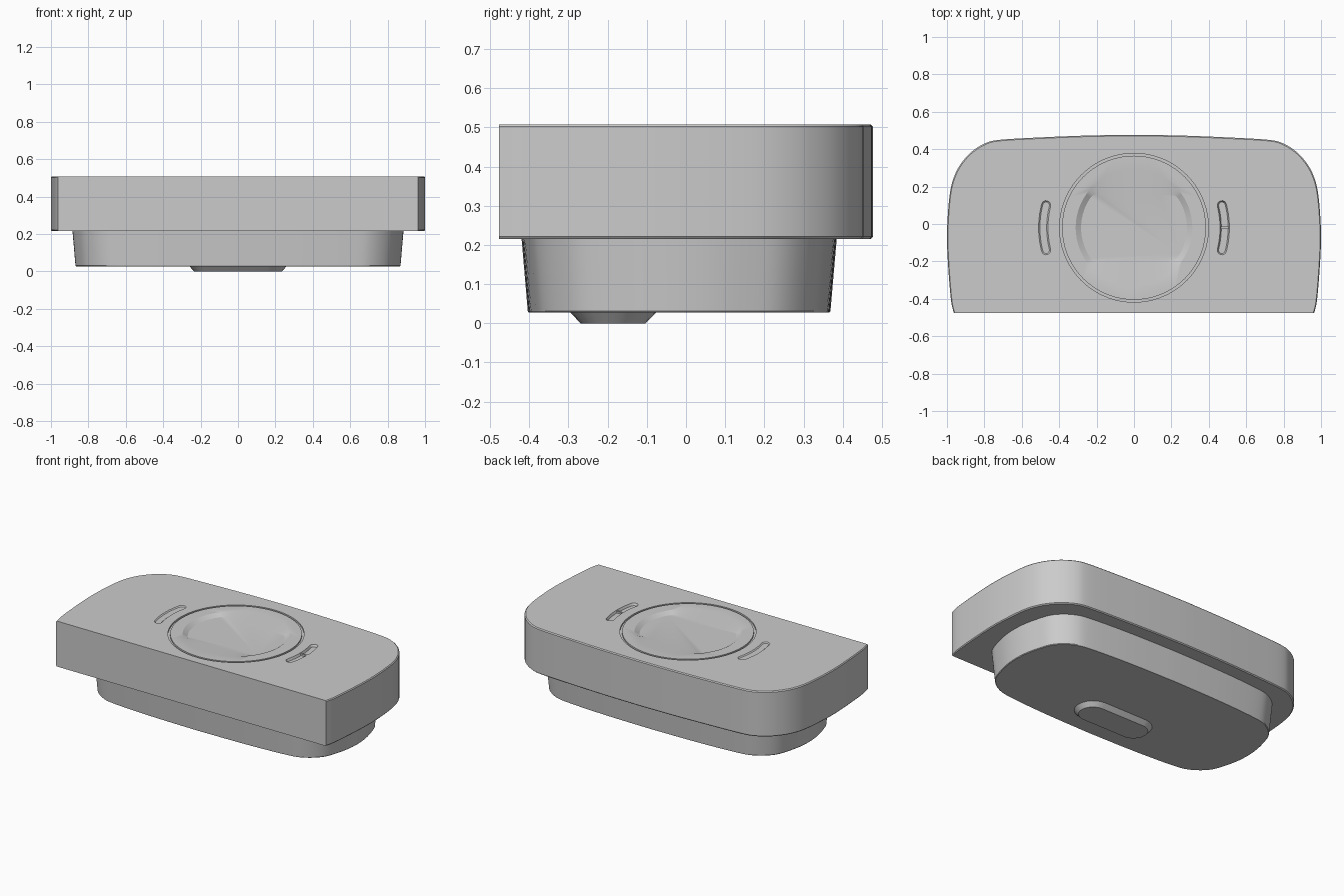
import bpy
import bmesh
import math
from mathutils import Vector

cube = bpy.data.objects.get("Cube")
if cube:
    bpy.data.objects.remove(cube, do_unlink=True)

TOP = 0.508
CENTRE_Y = -0.02

grey = bpy.data.materials.new("plain grey")
grey.diffuse_color = (0.6, 0.6, 0.6, 1)
grey.use_nodes = True
grey.node_tree.nodes["Principled BSDF"].inputs["Base Color"].default_value = (0.6, 0.6, 0.6, 1)


def smooth_path(pts, steps=4):
    """Catmull-Rom curve through an open list of points."""
    p = [Vector(q) for q in pts]
    p = [2 * p[0] - p[1]] + p + [2 * p[-1] - p[-2]]
    out = []
    for i in range(1, len(p) - 2):
        a, b, c, d = p[i - 1:i + 3]
        for k in range(steps):
            t = k / steps
            out.append(0.5 * (2 * b + (c - a) * t + (2 * a - 5 * b + 4 * c - d) * t ** 2
                              + (3 * b - a - 3 * c + d) * t ** 3))
    return out + [p[-2]]


def mirrored(half):
    """Close a right-hand half outline with its mirror image."""
    other = [Vector((-q.x, q.y)) for q in reversed(half) if q.x > 1e-4]
    return half + other


def scaled(outline, sx, sy, origin_y):
    return [(q.x * sx, origin_y + (q.y - origin_y) * sy) for q in outline]


def loft(name, layers, cyclic=False):
    """Skin a list of (outline, z) layers; cap the ends unless cyclic."""
    bm = bmesh.new()
    rows = [[bm.verts.new((x, y, z)) for x, y in outline] for outline, z in layers]
    n = len(rows[0])
    pairs = list(zip(rows, rows[1:])) + ([(rows[-1], rows[0])] if cyclic else [])
    for low, high in pairs:
        for i in range(n):
            j = (i + 1) % n
            bm.faces.new((low[i], low[j], high[j], high[i]))
    if not cyclic:
        bm.faces.new(rows[0])
        bm.faces.new(rows[-1])
    bmesh.ops.recalc_face_normals(bm, faces=bm.faces)
    mesh = bpy.data.meshes.new(name)
    bm.to_mesh(mesh)
    bm.free()
    mesh.materials.append(grey)
    obj = bpy.data.objects.new(name, mesh)
    bpy.context.collection.objects.link(obj)
    return obj


def circle(r, n=72, y_limit=9.0):
    pts = []
    for i in range(n):
        a = math.tau * i / n
        y = max(-y_limit, min(y_limit, r * math.sin(a)))
        pts.append((r * math.cos(a), CENTRE_Y + y))
    return pts


def pill(half_x, half_y, cy, n=12):
    """Stadium outline, long along x."""
    pts = []
    for side, start in ((1, -math.pi / 2), (-1, math.pi / 2)):
        for i in range(n + 1):
            a = start + math.pi * i / n
            pts.append((side * (half_x - half_y) + half_y * math.cos(a),
                        cy + half_y * math.sin(a)))
    return pts


def arc_slot(side, width, radius=0.485, spread=0.25, n=10):
    """Curved slot with round ends, concentric with the dial."""
    pts = []
    for i in range(n + 1):
        a = -spread + 2 * spread * i / n
        pts.append((radius + width, a))
    for i in range(1, 6):
        t = math.pi * i / 6
        pts.append((radius + width * math.cos(t), spread + width * math.sin(t) / radius))
    for i in range(n + 1):
        a = spread - 2 * spread * i / n
        pts.append((radius - width, a))
    for i in range(1, 6):
        t = math.pi * i / 6
        pts.append((radius - width * math.cos(t), -spread - width * math.sin(t) / radius))
    return [(side * r * math.cos(a), CENTRE_Y + r * math.sin(a)) for r, a in pts]


# Upper slab: flat front, bowed sides, rounded back corners
slab_half = smooth_path([(0.963, -0.477), (0.978, -0.41), (0.992, -0.25), (1.0, -0.08),
                         (0.994, 0.07), (0.98, 0.19), (0.955, 0.27), (0.92, 0.33),
                         (0.87, 0.385), (0.80, 0.43), (0.72, 0.45), (0.5, 0.463),
                         (0.25, 0.473), (0, 0.477)])
slab_outline = mirrored(slab_half)
trimmed = scaled(slab_outline, 0.995, 0.994, -0.477)
full = scaled(slab_outline, 1, 1, 0)
slab = loft("upper_slab", [(trimmed, 0.215), (full, 0.221), (full, TOP - 0.006), (trimmed, TOP)])

# Lower body: tapered and rounded at all four corners
base_half = smooth_path([(0, -0.42), (0.25, -0.416), (0.45, -0.408), (0.64, -0.393),
                         (0.72, -0.373), (0.785, -0.33), (0.83, -0.275), (0.857, -0.20),
                         (0.878, -0.11), (0.885, -0.018), (0.878, 0.075), (0.857, 0.165),
                         (0.83, 0.24), (0.785, 0.295), (0.72, 0.338), (0.64, 0.358),
                         (0.45, 0.373), (0.25, 0.381), (0, 0.385)])
base_outline = mirrored(base_half)
lower = loft("lower_body", [(scaled(base_outline, 0.978, 0.953, CENTRE_Y), 0.027),
                            (scaled(base_outline, 0.982, 0.96, CENTRE_Y), 0.031),
                            (scaled(base_outline, 1, 1, CENTRE_Y), 0.218)])

# Bevelled pill foot under the body
foot = loft("bottom_foot", [(pill(0.235, 0.083, -0.186), 0.0),
                            (pill(0.26, 0.11, -0.186), 0.028)])

# Cutters for the dial groove, shallow dish and side slots
cutters = [
    loft("groove_cutter", [(circle(0.398), TOP + 0.02), (circle(0.398), TOP - 0.01),
                           (circle(0.385), TOP - 0.01), (circle(0.385), TOP + 0.02)], cyclic=True),
    loft("dish_cutter", [(circle(0.312), TOP + 0.02), (circle(0.312), TOP),
                         (circle(0.283, y_limit=0.177), TOP - 0.018)]),
    loft("left_slot_cutter", [(arc_slot(1, 0.025), TOP + 0.02), (arc_slot(1, 0.025), TOP),
                              (arc_slot(1, 0.018), TOP - 0.014)]),
    loft("right_slot_cutter", [(arc_slot(-1, 0.025), TOP + 0.02), (arc_slot(-1, 0.025), TOP),
                               (arc_slot(-1, 0.018), TOP - 0.006)]),
]
bpy.context.view_layer.objects.active = slab
for cutter in cutters:
    cutter.hide_render = True
    mod = slab.modifiers.new(cutter.name, 'BOOLEAN')
    mod.operation = 'DIFFERENCE'
    mod.solver = 'EXACT'
    mod.object = cutter
    bpy.ops.object.modifier_apply(modifier=mod.name)
    bpy.data.objects.remove(cutter, do_unlink=True)

# Small rib across the middle of the deeper slot
rib_half = [(0.464, -0.026), (0.506, -0.026), (0.506, -0.014), (0.464, -0.014)]
rib = loft("slot_rib", [(rib_half, TOP - 0.016), (rib_half, TOP - 0.003)])

# Smooth shading with sharp edges kept
for obj in (slab, lower, foot):
    bpy.ops.object.select_all(action='DESELECT')
    obj.select_set(True)
    bpy.context.view_layer.objects.active = obj
    bpy.ops.object.shade_smooth_by_angle(angle=math.radians(30))
